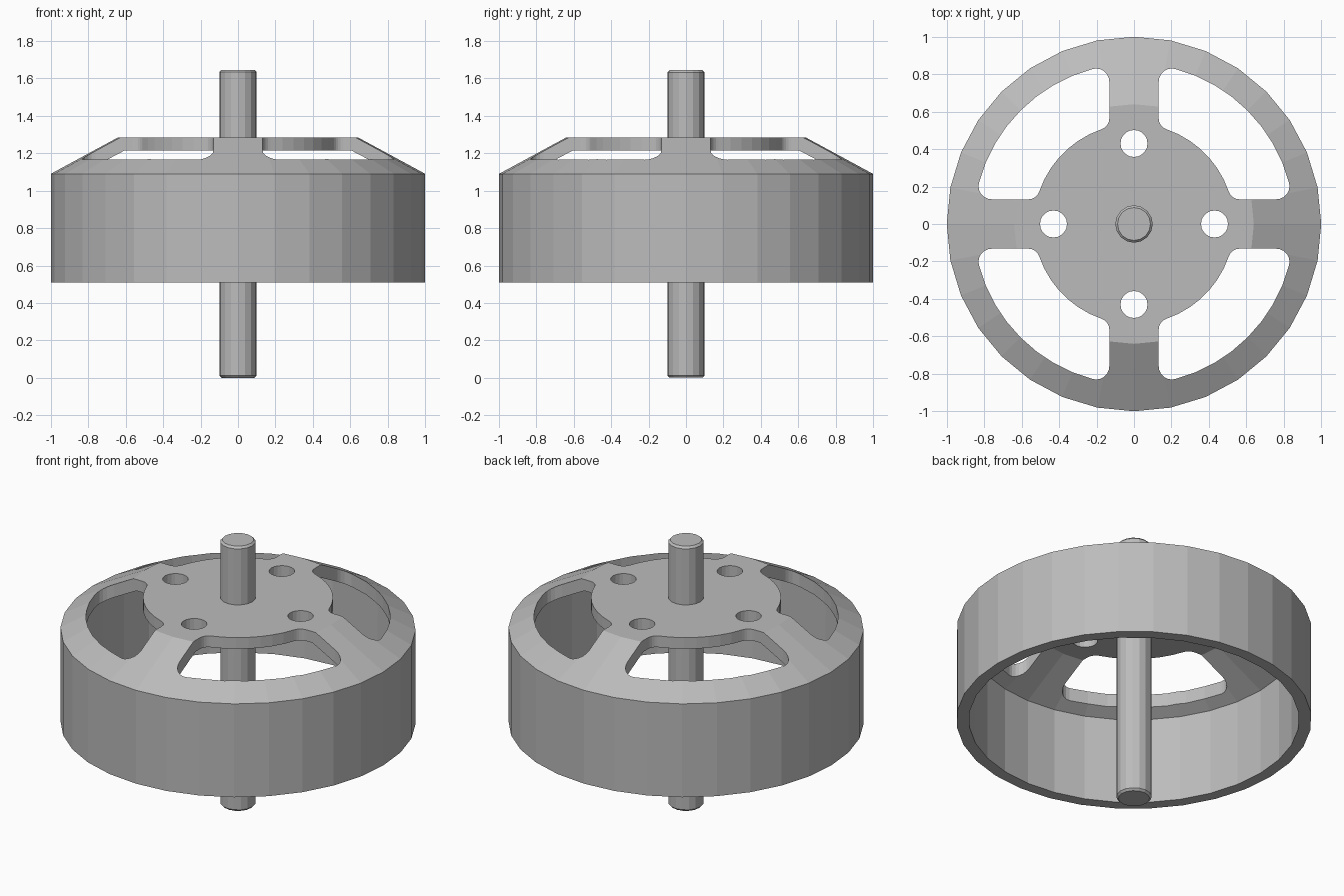
import bpy, bmesh, math
from math import pi, sin, cos, atan2, sqrt
from mathutils import Vector

cube = bpy.data.objects.get("Cube")
if cube:
    bpy.data.objects.remove(cube, do_unlink=True)

metal = bpy.data.materials.new("grey_metal")
metal.use_nodes = True
colour = (0.5, 0.5, 0.5, 1)
metal.diffuse_color = colour
metal.node_tree.nodes["Principled BSDF"].inputs["Base Color"].default_value = colour


def make_object(name, bm):
    bmesh.ops.recalc_face_normals(bm, faces=bm.faces)
    mesh = bpy.data.meshes.new(name)
    bm.to_mesh(mesh)
    bm.free()
    mesh.materials.append(metal)
    obj = bpy.data.objects.new(name, mesh)
    bpy.context.collection.objects.link(obj)
    return obj


def revolve(name, profile, sides):
    """Turn an (r, z) profile about z and cap both ends."""
    bm = bmesh.new()
    angles = [2 * pi * i / sides for i in range(sides)]
    rings = [[bm.verts.new((r * cos(a), r * sin(a), z)) for a in angles]
             for r, z in profile]
    for low, high in zip(rings, rings[1:]):
        for i in range(sides):
            j = (i + 1) % sides
            bm.faces.new((low[i], low[j], high[j], high[i]))
    bm.faces.new(rings[0])
    bm.faces.new(rings[-1])
    return make_object(name, bm)


def arc(cx, cy, r, start, end, steps):
    return [Vector((cx + r * cos(start + (end - start) * i / steps),
                    cy + r * sin(start + (end - start) * i / steps)))
            for i in range(steps + 1)]


def add_prism(bm, outline, z0, z1):
    low = [bm.verts.new((p.x, p.y, z0)) for p in outline]
    high = [bm.verts.new((p.x, p.y, z1)) for p in outline]
    n = len(outline)
    bm.faces.new(low)
    bm.faces.new(high)
    for i in range(n):
        j = (i + 1) % n
        bm.faces.new((low[i], low[j], high[j], high[i]))


def window_outline(half_spoke=0.132, r_in=0.535, r_out=0.857, f_in=0.06, f_out=0.07):
    """Rounded window between two spokes, in the +x +y quarter."""
    ox = half_spoke + f_out
    oy = sqrt((r_out - f_out) ** 2 - ox ** 2)
    ix = half_spoke + f_in
    iy = sqrt((r_in + f_in) ** 2 - ix ** 2)
    ao, ai = atan2(ox, oy), atan2(ix, iy)
    pts = arc(oy, ox, f_out, -pi / 2, ao, 6)
    pts += arc(0, 0, r_out, ao, pi / 2 - ao, 8)[1:-1]
    pts += arc(ox, oy, f_out, pi / 2 - ao, pi, 6)
    pts += arc(ix, iy, f_in, pi, 1.5 * pi - ai, 5)
    pts += arc(0, 0, r_in, pi / 2 - ai, ai, 7)[1:-1]
    pts += arc(iy, ix, f_in, pi + ai, 1.5 * pi, 5)
    return pts


# Bell: open drum with a conical shoulder and flat top plate
bell = revolve("bell_housing", [(0.62, 1.215), (0.93, 1.047), (0.93, 0.51),
                                (1, 0.51), (1, 1.09), (0.64, 1.285)], 32)

# Cutter for the four windows and four bolt holes
bm = bmesh.new()
window = window_outline()
for k in range(4):
    a = k * pi / 2
    add_prism(bm, [Vector((p.x * cos(a) - p.y * sin(a), p.x * sin(a) + p.y * cos(a)))
                   for p in window], 0.95, 1.5)
    add_prism(bm, arc(0.43 * cos(a), 0.43 * sin(a), 0.072, 0, 2 * pi, 20)[:-1], 0.95, 1.5)
cutter = make_object("opening_cutter", bm)
cutter.hide_render = True

cut = bell.modifiers.new("openings", "BOOLEAN")
cut.operation = "DIFFERENCE"
cut.solver = "EXACT"
cut.object = cutter
bpy.context.view_layer.objects.active = bell
bpy.ops.object.modifier_apply(modifier=cut.name)
bpy.data.objects.remove(cutter, do_unlink=True)

# Shaft with chamfered ends
revolve("shaft", [(0.088, 0), (0.1, 0.012), (0.1, 1.633), (0.088, 1.645)], 16)
